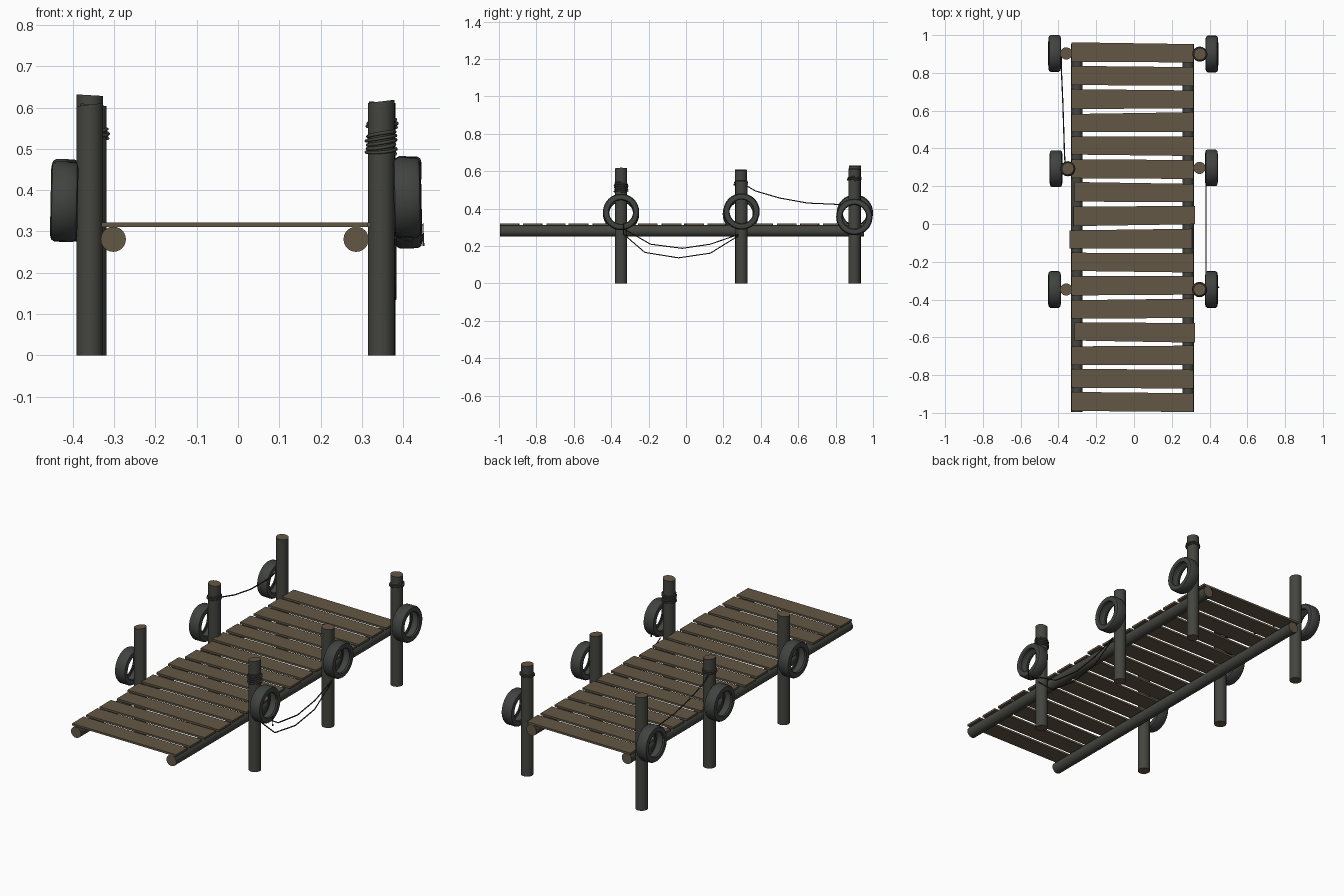
import bpy, bmesh, math, random
from mathutils import Matrix, Vector

random.seed(4)
cube = bpy.data.objects.get("Cube")
if cube:
    bpy.data.objects.remove(cube, do_unlink=True)


def material(name, color):
    m = bpy.data.materials.new(name)
    m.use_nodes = True
    m.diffuse_color = (*color, 1)
    m.node_tree.nodes["Principled BSDF"].inputs["Base Color"].default_value = (*color, 1)
    return m


PLANK = material("plank_wood", (0.125, 0.096, 0.06))
BARK = material("weathered_bark", (0.058, 0.059, 0.050))
RUBBER = material("tyre_rubber", (0.052, 0.056, 0.052))
ROPE = material("dark_rope", (0.03, 0.026, 0.02))


def finish(bm, name, mats, smooth=True):
    bmesh.ops.recalc_face_normals(bm, faces=bm.faces)
    mesh = bpy.data.meshes.new(name)
    bm.to_mesh(mesh)
    bm.free()
    for m in mats:
        mesh.materials.append(m)
    ob = bpy.data.objects.new(name, mesh)
    bpy.context.collection.objects.link(ob)
    if smooth:
        bpy.ops.object.select_all(action="DESELECT")
        ob.select_set(True)
        bpy.context.view_layer.objects.active = ob
        bpy.ops.object.shade_smooth_by_angle(angle=math.radians(40))
    return ob


def log(name, start, end, radius, slope=0.0):
    """Round timber with bark sides and bare cut ends; slope tilts the top cut."""
    a, b = Vector(start), Vector(end)
    bm = bmesh.new()
    bmesh.ops.create_cone(bm, cap_ends=True, segments=24, radius1=radius,
                          radius2=radius, depth=(b - a).length)
    for f in bm.faces:
        f.material_index = 1 if abs(f.normal.z) > 0.9 else 0
    for v in bm.verts:
        if v.co.z > 0:
            v.co.z += slope * v.co.x
    turn = (b - a).to_track_quat("Z", "Y").to_matrix().to_4x4()
    bm.transform(Matrix.Translation((a + b) / 2) @ turn)
    return finish(bm, name, [BARK, PLANK])


def tyre(name, center, tilt):
    """Hollow tyre: an open channel section spun around the x axis."""
    half = [(0.024, 0.064), (0.031, 0.068), (0.033, 0.080), (0.030, 0.092), (0.022, 0.097)]
    inner = [(0.018, 0.089), (0.025, 0.084), (0.026, 0.074), (0.020, 0.066)]
    section = half + [(-x, r) for x, r in reversed(half)]
    section += [(-x, r) for x, r in reversed(inner)] + inner
    bm = bmesh.new()
    ring = [bm.verts.new((x, 0, r)) for x, r in section]
    edges = [bm.edges.new((ring[i - 1], ring[i])) for i in range(len(ring))]
    bmesh.ops.spin(bm, geom=ring + edges, cent=(0, 0, 0), axis=(1, 0, 0),
                   angle=math.tau, steps=32, use_duplicate=False)
    bmesh.ops.remove_doubles(bm, verts=bm.verts, dist=0.0005)
    bm.transform(Matrix.Translation(center) @ Matrix.Rotation(tilt, 4, "Y"))
    return finish(bm, name, [RUBBER])


def rope(name, points, radius, mat=ROPE):
    curve = bpy.data.curves.new(name, "CURVE")
    curve.dimensions = "3D"
    curve.bevel_depth = radius
    curve.bevel_resolution = 1
    curve.use_fill_caps = True
    spline = curve.splines.new("POLY")
    spline.points.add(len(points) - 1)
    for p, co in zip(spline.points, points):
        p.co = (*co, 1)
    curve.materials.append(mat)
    ob = bpy.data.objects.new(name, curve)
    bpy.context.collection.objects.link(ob)
    return ob


def coil(name, x, y, bottom, top, turns):
    """Rope wound round a post, a little uneven."""
    pts = []
    for i in range(turns * 16 + 1):
        a = math.tau * i / 16
        z = bottom + (top - bottom) * i / (turns * 16)
        r = 0.0345 + 0.002 * math.sin(a * 0.37)
        pts.append((x + r * math.cos(a), y + r * math.sin(a), z + 0.004 * math.sin(a * 1.07)))
    rope(name, pts, 0.0042, BARK)


# Deck planks, slightly uneven in length and taper
ends = {6: (-0.315, 0.315), 7: (-0.32, 0.322), 8: (-0.342, 0.307), 12: (-0.315, 0.322)}
for i in range(16):
    y = 0.907 - 0.1233 * i
    x0, x1 = ends.get(i, (-0.33, 0.315))
    bm = bmesh.new()
    bmesh.ops.create_cube(bm, size=1)
    taper, skew = random.uniform(-0.006, 0.006), random.uniform(-0.004, 0.004)
    for v in bm.verts:
        side = 2 * v.co.x
        v.co = ((x0 + x1) / 2 + v.co.x * (x1 - x0),
                y + v.co.y * (0.1 + taper * side) + skew * side,
                0.316 + v.co.z * 0.011)
    finish(bm, f"deck_plank_{i + 1}", [PLANK], smooth=False)

# Long beams under the deck
for side, x in (("right", -0.302), ("left", 0.286)):
    log(f"{side}_beam", (x, -0.995, 0.281), (x, 0.953, 0.281), 0.0305)

# Posts, each with a tyre on its outer side
posts = [
    ("right_front", -0.359, -0.347, 0.607, -0.421, 0.372),
    ("right_middle", -0.350, 0.293, 0.607, -0.413, 0.372),
    ("right_back", -0.359, 0.903, 0.630, -0.420, 0.378),
    ("left_front", 0.347, -0.347, 0.615, 0.410, 0.382),
    ("left_middle", 0.347, 0.297, 0.550, 0.410, 0.385),
    ("left_back", 0.349, 0.900, 0.613, 0.412, 0.356),
]
for i, (name, x, y, top, tyre_x, tyre_z) in enumerate(posts):
    log(f"{name}_post", (x, y, 0), (x, y, top), 0.032, slope=(-0.12, 0.1, 0.06)[i % 3])
    tyre(f"{name}_tyre", (tyre_x, y, tyre_z), (0.02, -0.02)[i % 2])

# Rope windings on three posts
coil("left_front_winding", 0.347, -0.347, 0.488, 0.538, 5)
coil("left_back_winding", 0.349, 0.900, 0.552, 0.568, 2)
coil("right_middle_winding", -0.350, 0.293, 0.525, 0.545, 2)

# Slack ropes
sag = [(-0.32, 0.285), (-0.19, 0.21), (-0.02, 0.188), (0.13, 0.21), (0.28, 0.262)]
rope("left_upper_rope", [(0.381, y, z) for y, z in sag], 0.0032)
sag = [(-0.335, 0.265), (-0.22, 0.166), (-0.04, 0.137), (0.13, 0.162), (0.28, 0.255)]
rope("left_lower_rope", [(0.381, y, z) for y, z in sag], 0.0032)
rope("right_rope", [(-0.365, 0.32, 0.525), (-0.368, 0.37, 0.495), (-0.372, 0.5, 0.457),
                    (-0.377, 0.65, 0.43), (-0.385, 0.83, 0.422), (-0.385, 0.9, 0.44)], 0.0032)
rope("loose_rope_end", [(0.378, -0.335, 0.29), (0.42, -0.335, 0.275), (0.448, -0.335, 0.318),
                        (0.449, -0.335, 0.265)], 0.0028)
